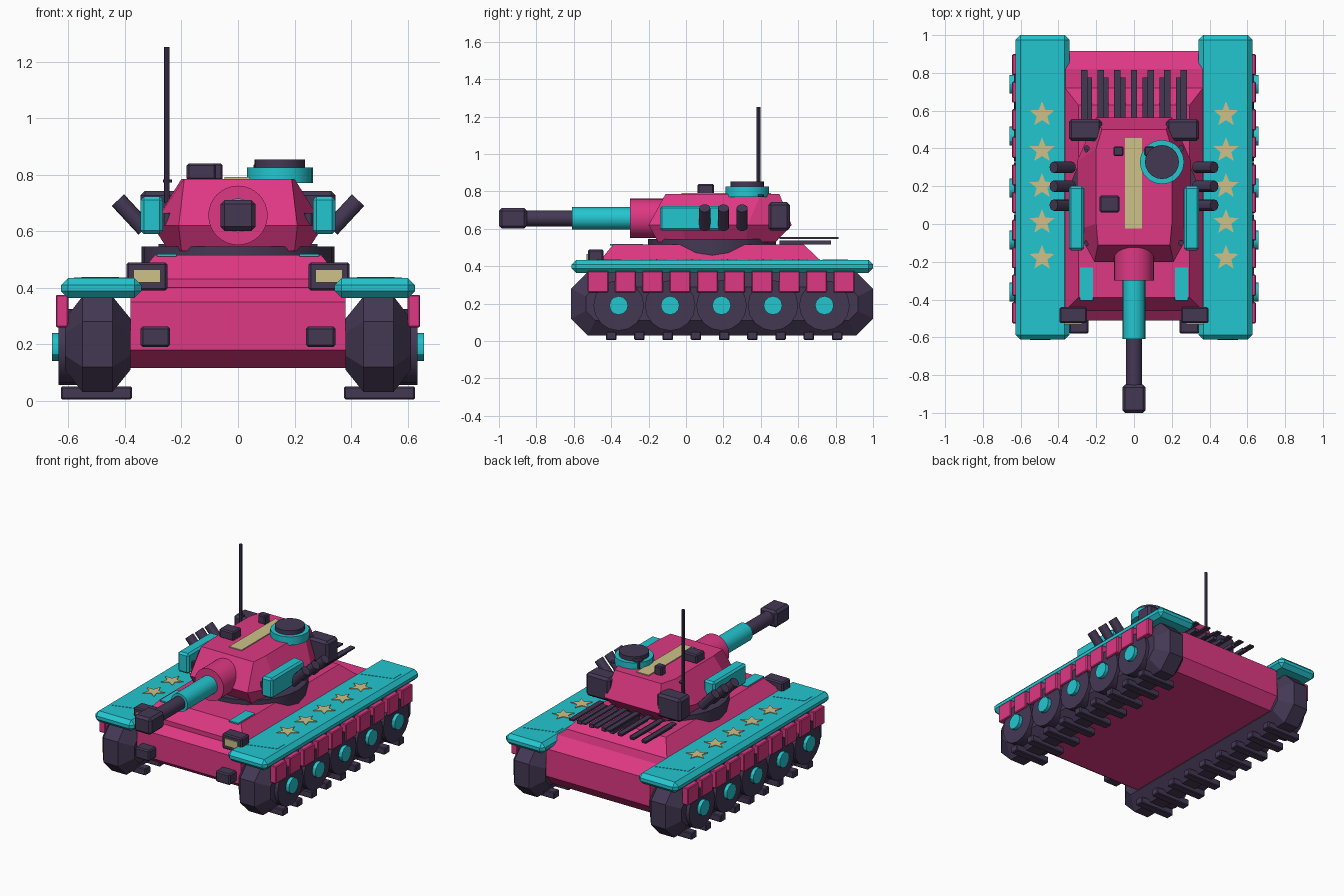
import bpy, bmesh
from math import sin, cos, pi
from mathutils import Vector

if "Cube" in bpy.data.objects:
    bpy.data.objects.remove(bpy.data.objects["Cube"], do_unlink=True)


def material(name, rgb):
    lin = [((c / 255 + 0.055) / 1.055) ** 2.4 for c in rgb] + [1]
    m = bpy.data.materials.new(name)
    m.use_nodes = True
    m.diffuse_color = lin
    m.node_tree.nodes["Principled BSDF"].inputs["Base Color"].default_value = lin
    return m


PINK = material("pink", (222, 56, 131))
CYAN = material("cyan", (36, 198, 208))
DARK = material("dark purple", (68, 56, 84))
BEIGE = material("beige", (205, 193, 135))


def finish(name, bm, mat, smooth=False):
    bmesh.ops.recalc_face_normals(bm, faces=bm.faces[:])
    me = bpy.data.meshes.new(name)
    bm.to_mesh(me)
    bm.free()
    me.materials.append(mat)
    ob = bpy.data.objects.new(name, me)
    bpy.context.collection.objects.link(ob)
    if smooth:
        bpy.ops.object.select_all(action="DESELECT")
        ob.select_set(True)
        bpy.context.view_layer.objects.active = ob
        bpy.ops.object.shade_smooth_by_angle()
    return ob


def loft(name, rings, mat):
    """Skin rings of equal point count and cap both ends."""
    bm = bmesh.new()
    rows = [[bm.verts.new(p) for p in ring] for ring in rings]
    for a, b in zip(rows, rows[1:]):
        for i in range(len(a)):
            bm.faces.new((a[i - 1], a[i], b[i], b[i - 1]))
    bm.faces.new(rows[0])
    bm.faces.new(rows[-1])
    return finish(name, bm, mat)


def box(name, x, y, z, mat, bevel=0.0):
    """Box from (low, high) ranges."""
    bm = bmesh.new()
    bmesh.ops.create_cube(bm, size=1)
    for v in bm.verts:
        v.co = [(r[0] + r[1]) / 2 + c * abs(r[1] - r[0]) for r, c in zip((x, y, z), v.co)]
    if bevel:
        bmesh.ops.bevel(bm, geom=bm.edges[:], offset=bevel, segments=1, affect="EDGES")
    return finish(name, bm, mat)


def rod(name, a, b, r, mat, sides=24):
    """Cylinder from point a to point b."""
    a, b = Vector(a), Vector(b)
    bm = bmesh.new()
    bmesh.ops.create_cone(bm, cap_ends=True, segments=sides, radius1=r, radius2=r, depth=(b - a).length)
    bm.transform((b - a).to_track_quat("Z", "Y").to_matrix().to_4x4())
    bmesh.ops.translate(bm, verts=bm.verts[:], vec=(a + b) / 2)
    return finish(name, bm, mat, True)


def span(s, a, b):
    return tuple(sorted((s * a, s * b)))


def octagon(x, y0, y1, z0, z1, c):
    return [(x, y0, z0 + c), (x, y0 + c, z0), (x, y1 - c, z0), (x, y1, z0 + c),
            (x, y1, z1 - c), (x, y1 - c, z1), (x, y0 + c, z1), (x, y0, z1 - c)]


def rect(hx, y0, y1, z):
    return [(-hx, y0, z), (hx, y0, z), (hx, y1, z), (-hx, y1, z)]


def mirrored_ring(half, z):
    return [(x, y, z) for x, y in half] + [(-x, y, z) for x, y in reversed(half)]


# Hull and raised upper deck
hull = [(-.42, .115), (-.51, .18), (-.51, .35), (-.44, .41),
        (.82, .43), (.915, .37), (.915, .19), (.85, .115)]
loft("hull", [[(x, y, z) for y, z in hull] for x in (-.38, .38)], PINK)
loft("upper_deck", [rect(.365, -.46, .73, .4), rect(.365, -.46, .72, .43), rect(.295, -.39, .63, .515)], PINK)

# Running gear, fenders and lamps on both sides
for s, side in ((1, "left"), (-1, "right")):
    loft(side + "_track", [octagon(s * .38, -.535, .92, .11, .29, .05),
                           octagon(s * .445, -.615, 1, .03, .37, .09),
                           octagon(s * .55, -.615, 1, .03, .37, .09),
                           octagon(s * .612, -.535, .92, .11, .29, .05)], DARK)
    for i in range(9):
        y = -.4 + i * .151
        box(side + "_track_pad", span(s, .375, .627), (y - .028, y + .028), (.005, .05), DARK, .005)
    for y in (-.36, -.085, .19, .465, .74):
        rod(side + "_wheel", (s * .55, y, .19), (s * .635, y, .19), .135, DARK, 16)
        rod(side + "_hub", (s * .6, y, .19), (s * .658, y, .19), .05, CYAN, 12)
    for i in range(10):
        y = -.47 + i * .146
        box(side + "_skirt_plate", span(s, .6, .645), (y - .056, y + .056), (.26, .375), PINK, .005)
    box(side + "_fender", span(s, .342, .627), (-.612, 1), (.363, .434), CYAN, .025)
    for y in (-.48, .73):
        slant = [(.37, y + .06 * (s < 0)), (.58, y + .06 * (s > 0)), (.58, y + .13), (.37, y + .07)]
        if s > 0:
            slant = [(.38, y), (.58, y + .06), (.58, y + .135), (.38, y + .075)]
        else:
            slant = [(.38, y + .06), (.58, y), (.58, y + .075), (.38, y + .135)]
        loft(side + "_fender_panel", [[(s * px, py, z) for px, py in slant] for z in (.43, .436)], CYAN)
    for i in range(5):
        star = []
        for k in range(10):
            r, a = (.03 if k % 2 else .07), pi / 2 + k * pi / 5
            star.append((s * .487 + r * cos(a), -.18 + .19 * i + r * sin(a)))
        loft(side + "_star", [[(*p, z) for p in star] for z in (.431, .438)], BEIGE)
    box(side + "_headlight", span(s, .25, .395), (-.525, -.44), (.39, .49), DARK, .008)
    box(side + "_headlight_lens", span(s, .275, .37), (-.532, -.523), (.418, .465), BEIGE)
    box(side + "_tow_block", span(s, .24, .345), (-.58, -.49), (.19, .262), DARK, .008)
    box(side + "_deck_plate", span(s, .218, .286), (-.405, -.23), (.51, .519), CYAN)

# Engine grille in two layers
for i in range(-3, 4):
    x = i * .088
    box("grille_bar_upper", (x - .017, x + .017), (.5, .815), (.544, .555), DARK)
    x -= .028 * ((i > 0) - (i < 0))
    box("grille_bar_lower", (x - .014, x + .014), (.5, .775), (.515, .538), DARK)

# Turret
rod("turret_ring", (0, .14, .43), (0, .14, .545), .342, DARK, 24)
loft("turret", [mirrored_ring([(.2, -.15), (.245, 0), (.245, .32), (.18, .48)], .53),
                mirrored_ring([(.21, -.2), (.303, -.03), (.303, .33), (.2, .565)], .62),
                mirrored_ring([(.19, -.11), (.2, 0), (.2, .4), (.17, .5)], .785)], PINK)

# Gun along the front
AXIS = .656
rod("mantlet", (0, -.3, AXIS), (0, -.05, AXIS), .105, PINK, 32)
rod("barrel_sleeve", (0, -.61, AXIS), (0, -.28, AXIS), .06, CYAN)
rod("barrel", (0, -.88, AXIS), (0, -.58, AXIS), .043, DARK)
box("muzzle", (-.062, .062), (-1, -.85), (AXIS - .055, AXIS + .055), DARK, .015)

# Turret side fittings
for s, side in ((1, "left"), (-1, "right")):
    box(side + "_turret_panel", span(s, .265, .345), (-.14, .2), (.59, .722), CYAN, .012)
    box(side + "_rear_bin", span(s, .17, .345), (.44, .555), (.59, .742), DARK, .015)
    for y in (.1, .2, .3):
        rod(side + "_smoke_tube", (s * .33, y, .608), (s * .425, y, .71), .03, DARK, 12)
    rod(side + "_rear_bolt", (s * .25, .4, .773), (s * .25, .4, .783), .016, DARK, 12)
    rod(side + "_front_bolt", (s * .25, -.1, .62), (s * .25, -.1, .665), .014, DARK, 12)
    box(side + "_periscope", span(s, .055, .108), (.36, .41), (.78, .84), DARK, .006)

# Turret roof
box("roof_stripe", (-.047, .043), (-.025, .455), (.782, .791), BEIGE)
rod("cupola", (.148, .328, .77), (.148, .328, .825), .117, CYAN, 20)
rod("hatch", (.148, .328, .82), (.148, .328, .853), .09, DARK, 20)
box("sight_box", (-.182, -.077), (.062, .15), (.78, .84), DARK, .008)
rod("antenna", (-.252, .388, .7), (-.252, .388, 1.252), .01, DARK, 8)
